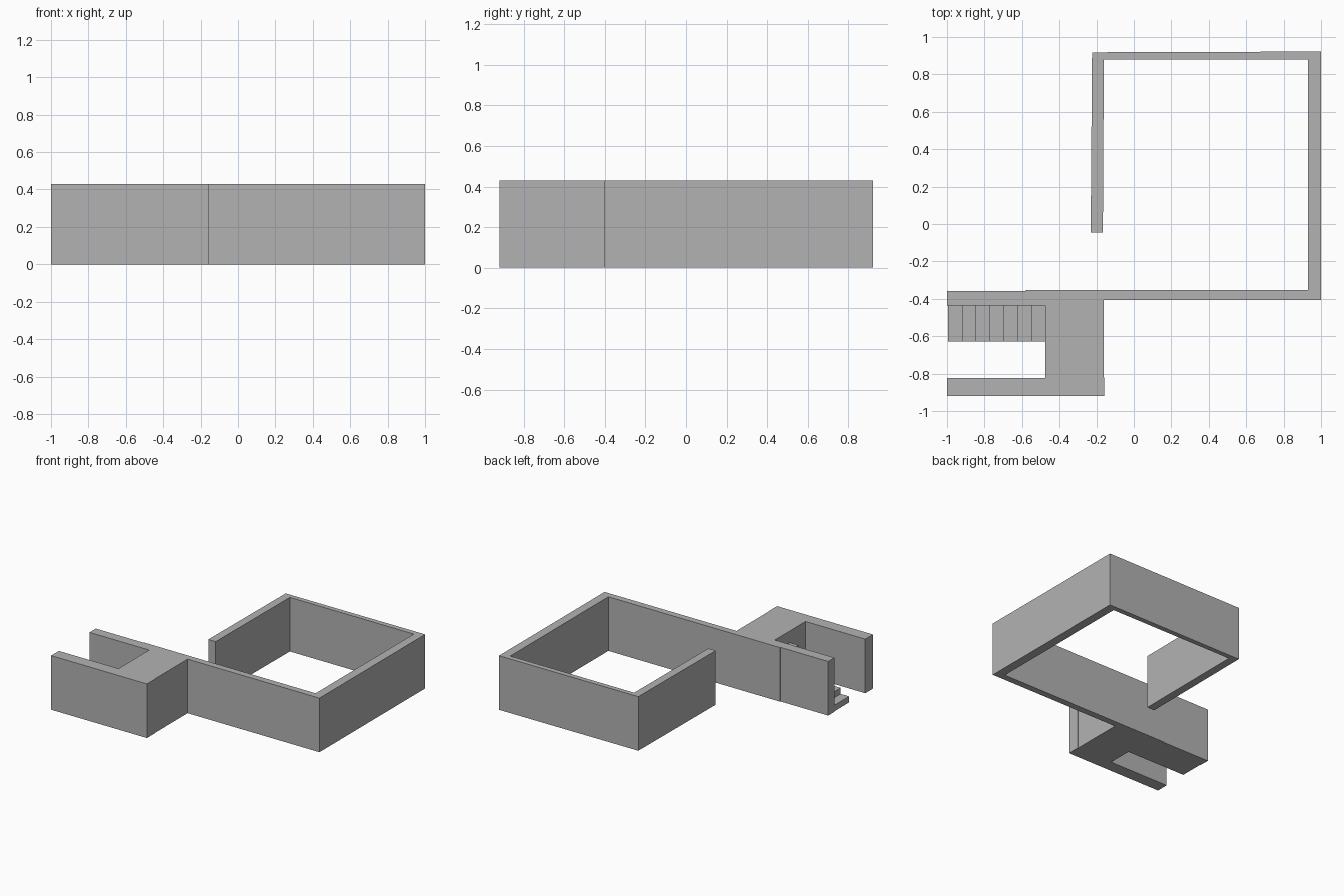
import bpy
import bmesh
from mathutils import Vector

cube = bpy.data.objects.get("Cube")
if cube:
    bpy.data.objects.remove(cube, do_unlink=True)

HEIGHT = 0.43

grey = bpy.data.materials.new("plain_grey")
grey.use_nodes = True
colour = (0.45, 0.45, 0.45, 1)
grey.diffuse_color = colour
grey.node_tree.nodes["Principled BSDF"].inputs["Base Color"].default_value = colour


def prism(name, outline, direction):
    """Extrude a closed 3D outline along a direction."""
    bm = bmesh.new()
    face = bm.faces.new([bm.verts.new(p) for p in outline])
    result = bmesh.ops.extrude_face_region(bm, geom=[face], use_keep_orig=True)
    moved = [v for v in result["geom"] if isinstance(v, bmesh.types.BMVert)]
    bmesh.ops.translate(bm, verts=moved, vec=Vector(direction))
    bmesh.ops.recalc_face_normals(bm, faces=bm.faces)
    mesh = bpy.data.meshes.new(name)
    bm.to_mesh(mesh)
    bm.free()
    mesh.materials.append(grey)
    obj = bpy.data.objects.new(name, mesh)
    bpy.context.collection.objects.link(obj)
    return obj


def plan(name, points):
    """Raise a floor plan outline to full wall height."""
    return prism(name, [(x, y, 0) for x, y in points], (0, 0, HEIGHT))


# Walls around the room, with the long front wall running past the stairs
plan("room_walls", [
    (-0.23, -0.045), (-0.165, -0.045), (-0.16, 0.88), (0.93, 0.88),
    (0.93, -0.353), (-0.58, -0.353), (-0.58, -0.358), (-1, -0.358),
    (-1, -0.437), (-0.475, -0.437), (-0.475, -0.405), (1, -0.405),
    (1, 0.922), (-0.223, 0.918),
])

# Solid landing block with the outer wall beside the stairwell
plan("landing_and_outer_wall", [
    (-0.475, -0.405), (-0.16, -0.405), (-0.16, -0.82), (-0.157, -0.82),
    (-0.157, -0.92), (-1, -0.92), (-1, -0.823), (-0.475, -0.823),
])

# Stairs rising towards the landing
STEPS, RISE = 7, 0.048
X0, X1 = -0.995, -0.475
Y0, Y1 = -0.628, -0.437
tread = (X1 - X0) / STEPS
profile = [(X1, Y0, 0), (X0, Y0, 0)]
for i in range(STEPS):
    z = (i + 1) * RISE
    profile += [(X0 + i * tread, Y0, z), (X0 + (i + 1) * tread, Y0, z)]
prism("stairs", profile, (0, Y1 - Y0, 0))
